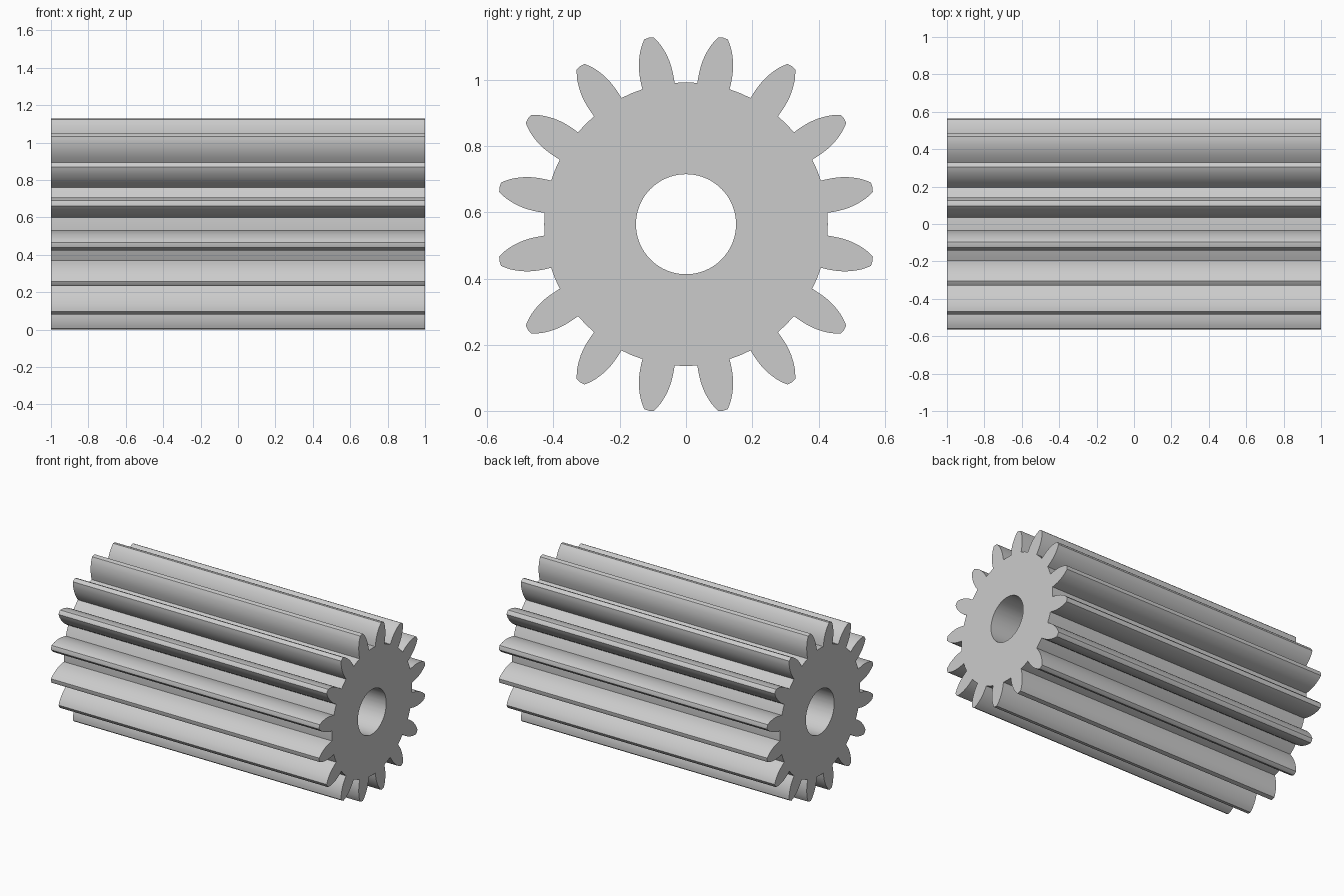
import bpy
import bmesh
from math import atan2, cos, sin, tau, hypot

cube = bpy.data.objects.get("Cube")
if cube:
    bpy.data.objects.remove(cube)

TEETH = 16
PITCH = tau / TEETH
ROOT_R, TIP_R, BORE_R = 0.428, 0.574, 0.151
HALF_LENGTH = 1.0

# Tooth flank: distance from the axis, half thickness
flank = [(0.425, 0.0496), (0.443, 0.0502), (0.46, 0.0501), (0.475, 0.0493),
         (0.49, 0.0474), (0.505, 0.0445), (0.52, 0.0403), (0.535, 0.0350),
         (0.548, 0.0293), (0.56, 0.0224), (0.572, 0.0145)]

# One tooth plus the middle of the following gap, as (radius, angle)
rising = [(hypot(u, w), -atan2(w, u)) for u, w in flank]
falling = [(r, -a) for r, a in reversed(rising)]
tooth = rising + [(TIP_R, 0.0)] + falling + [(ROOT_R, PITCH / 2)]
outline = [(r, a + (i + 0.5) * PITCH) for i in range(TEETH) for r, a in tooth]
axis_height = max(r * cos(a) for r, a in outline)

# Toothed outline and bore rings at both ends
bm = bmesh.new()


def ring(x, points):
    return [bm.verts.new((x, r * sin(a), axis_height + r * cos(a))) for r, a in points]


bore = [(BORE_R, a) for r, a in outline]
rings = [ring(-HALF_LENGTH, outline), ring(HALF_LENGTH, outline),
         ring(HALF_LENGTH, bore), ring(-HALF_LENGTH, bore)]

# Flanks, end faces and bore wall
n = len(outline)
for k in range(4):
    a, b = rings[k], rings[(k + 1) % 4]
    for i in range(n):
        j = (i + 1) % n
        bm.faces.new((a[i], a[j], b[j], b[i]))
bmesh.ops.recalc_face_normals(bm, faces=bm.faces)

mesh = bpy.data.meshes.new("pinion_gear")
bm.to_mesh(mesh)
bm.free()
gear = bpy.data.objects.new("pinion_gear", mesh)
bpy.context.collection.objects.link(gear)

# Plain grey metal
grey = bpy.data.materials.new("light grey")
grey.use_nodes = True
colour = (0.6, 0.6, 0.6, 1.0)
grey.diffuse_color = colour
grey.node_tree.nodes["Principled BSDF"].inputs["Base Color"].default_value = colour
mesh.materials.append(grey)

# Smooth flanks and bore, sharp tooth edges
bpy.ops.object.select_all(action="DESELECT")
gear.select_set(True)
bpy.context.view_layer.objects.active = gear
bpy.ops.object.shade_smooth_by_angle(angle=0.4)
